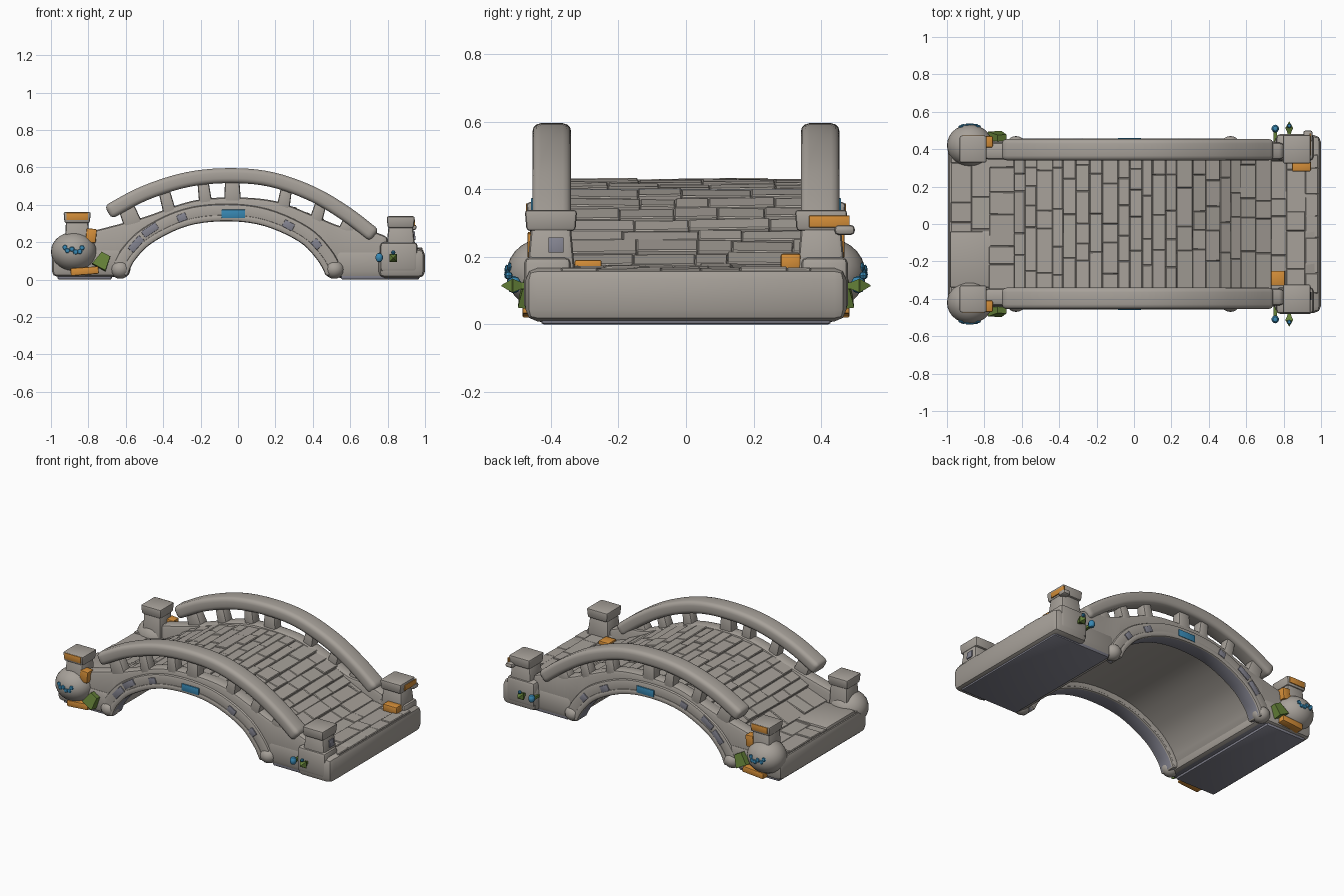
import bpy, bmesh, math, random
from mathutils import Vector, Matrix

if "Cube" in bpy.data.objects:
    bpy.data.objects.remove(bpy.data.objects["Cube"])

random.seed(4)


def material(name, rgb):
    m = bpy.data.materials.new(name)
    m.diffuse_color = (*rgb, 1)
    m.use_nodes = True
    m.node_tree.nodes["Principled BSDF"].inputs["Base Color"].default_value = m.diffuse_color
    return m


STONE = material("warm grey stone", (0.385, 0.355, 0.32))
SLATE = material("lavender grey stone", (0.23, 0.23, 0.28))
ORANGE = material("orange lichen", (0.66, 0.27, 0.04))
BLUE = material("blue glaze", (0.04, 0.25, 0.46))
GREEN = material("leaf green", (0.13, 0.22, 0.04))


def finish(bm, name, mat, bevel=0.0, under=None, segs=2):
    """Bevel the sharp edges, colour downward faces, make the object."""
    bmesh.ops.recalc_face_normals(bm, faces=bm.faces[:])
    if under:
        bm.normal_update()
        for f in bm.faces:
            f.material_index = int(f.normal.z < -0.3)
    if bevel:
        edges = [e for e in bm.edges if e.calc_face_angle(0) > 0.6]
        bmesh.ops.bevel(bm, geom=edges, offset=bevel, segments=segs,
                        profile=0.5, affect='EDGES', clamp_overlap=True)
    me = bpy.data.meshes.new(name)
    bm.to_mesh(me)
    bm.free()
    me.materials.append(mat)
    if under:
        me.materials.append(under)
    ob = bpy.data.objects.new(name, me)
    bpy.context.collection.objects.link(ob)
    return ob


def add_box(bm, c, size, rot=(0, 0, 0), taper=1.0):
    m = Matrix.Translation(c)
    for axis, a in zip("XYZ", rot):
        m = m @ Matrix.Rotation(a, 4, axis)
    vs = bmesh.ops.create_cube(bm, size=1)["verts"]
    for v in vs:
        k = taper if v.co.z > 0 else 1
        v.co = m @ Vector((v.co.x * size[0] * k, v.co.y * size[1] * k, v.co.z * size[2]))


def box(name, c, size, mat, bevel=0.01, rot=(0, 0, 0), taper=1.0, under=None):
    bm = bmesh.new()
    add_box(bm, c, size, rot, taper)
    return finish(bm, name, mat, bevel, under)


def ball(name, c, r, mat, seg=20):
    bm = bmesh.new()
    bmesh.ops.create_uvsphere(bm, u_segments=seg, v_segments=seg // 2, radius=1,
                              matrix=Matrix.Translation(c) @ Matrix.Diagonal((*r, 1)))
    return finish(bm, name, mat)


def spline(pts, n=5):
    """Smooth x-z path through a few points."""
    p = [Vector(q) for q in pts]
    p = [2 * p[0] - p[1]] + p + [2 * p[-1] - p[-2]]
    out = []
    for i in range(1, len(p) - 2):
        a, b, c, d = p[i - 1:i + 3]
        for k in range(n):
            t = k / n
            out.append(0.5 * (2 * b + (c - a) * t + (2 * a - 5 * b + 4 * c - d) * t * t
                              + (3 * b - a - 3 * c + d) * t ** 3))
    return out + [p[-2]]


def offset(path, d):
    out = []
    for i, q in enumerate(path):
        t = (path[min(i + 1, len(path) - 1)] - path[max(i - 1, 0)]).normalized()
        out.append(q + Vector((-t.y, t.x)) * d)
    return out


def between(name, low, high, y0, y1, mat, bevel=0.0, under=None, segs=2):
    """Solid strip between two x-z paths of equal length, from y0 to y1."""
    bm = bmesh.new()
    rings = [[bm.verts.new((q.x, y, q.y)) for q, y in ((a, y0), (b, y0), (b, y1), (a, y1))]
             for a, b in zip(low, high)]
    for r, s in zip(rings, rings[1:]):
        for k in range(4):
            bm.faces.new((r[k], r[(k + 1) % 4], s[(k + 1) % 4], s[k]))
    bm.faces.new(rings[0])
    bm.faces.new(rings[-1])
    return finish(bm, name, mat, bevel, under, segs)


def height(path, x):
    for a, b in zip(path, path[1:]):
        if a.x <= x <= b.x:
            return a.y + (b.y - a.y) * (x - a.x) / (b.x - a.x)
    return path[0].y if x < path[0].x else path[-1].y


arch = spline([(-0.60, 0.02), (-0.56, 0.105), (-0.46, 0.205), (-0.27, 0.295), (-0.06, 0.32),
               (0.14, 0.295), (0.33, 0.21), (0.43, 0.11), (0.48, 0.02)])
deck = spline([(-0.98, 0.165), (-0.78, 0.17), (-0.68, 0.22), (-0.5, 0.32), (-0.25, 0.40),
               (0, 0.425), (0.2, 0.405), (0.4, 0.335), (0.55, 0.255), (0.68, 0.195),
               (0.77, 0.168), (0.97, 0.165)])
kerb = spline([(-0.78, 0.26), (-0.68, 0.285), (-0.5, 0.335), (-0.25, 0.42), (-0.03, 0.44),
               (0.2, 0.42), (0.4, 0.345), (0.55, 0.285), (0.68, 0.27), (0.8, 0.23)])
rail = spline([(-0.695, 0.36), (-0.5, 0.462), (-0.27, 0.535), (-0.04, 0.556), (0.18, 0.535),
               (0.4, 0.457), (0.58, 0.35), (0.73, 0.235)])

# Vaulted body under the walkway
vault = offset(arch, 0.03)
xs = [-0.8 + 1.6 * i / 64 for i in range(65)]


def underside(path, x):
    return height(path, x) if path[0].x < x < path[-1].x else 0.02


between("vault_body", [Vector((x, underside(vault, x))) for x in xs],
        [Vector((x, height(deck, x) - 0.012)) for x in xs], -0.38, 0.38, STONE)

# End foundations
box("left_base", (-0.805, 0, 0.09), (0.38, 0.89, 0.15), STONE, 0.03, under=SLATE)
box("right_base", (0.755, 0, 0.088), (0.49, 0.88, 0.158), STONE, 0.035, under=SLATE)
box("right_base_end", (0.875, 0, 0.088), (0.248, 0.95, 0.158), STONE, 0.035, under=SLATE)
box("left_base_sole", (-0.82, 0, 0.02), (0.29, 0.84, 0.04), SLATE, 0.01)
box("right_base_sole", (0.76, 0, 0.02), (0.42, 0.86, 0.04), SLATE, 0.01)
box("left_step_stone", (-0.84, -0.19, 0.17), (0.29, 0.30, 0.025), STONE, 0.01)

# Walkway stones, laid in rows that follow the deck curve
bm = bmesh.new()
x = -0.98
while x < 0.96:
    w = random.uniform(0.10, 0.15) if abs(x) > 0.74 else random.uniform(0.05, 0.085)
    w = min(w, 0.985 - x)
    cx = x + w / 2
    slope = math.atan2(height(deck, x + w) - height(deck, x), w)
    y = -0.37
    while y < 0.36:
        d = min(random.uniform(0.09, 0.24), 0.37 - y)
        tilt = -slope * random.uniform(0.6, 1.0)
        add_box(bm, (cx, y + d / 2, height(deck, cx) - 0.012 + random.uniform(-0.003, 0.004)),
                (w / math.cos(slope) + 0.001, d + 0.001, 0.034),
                (random.uniform(-0.02, 0.02), tilt, 0))
        y += d
    x += w
finish(bm, "walkway_stones", STONE, 0.004, segs=1)

for s in (-1, 1):
    side = "front" if s < 0 else "back"

    # Side wall, arch rim and rolled lip
    between(side + "_side_wall", [Vector((q, underside(arch, q) + 0.01)) for q in xs],
            [Vector((q, height(kerb, q))) for q in xs], s * 0.345, s * 0.435, STONE, 0.02)
    between(side + "_arch_rim", arch, offset(arch, 0.085), s * 0.34, s * 0.45,
            STONE, 0.015, SLATE)
    between(side + "_arch_lip", offset(arch, -0.008), offset(arch, 0.028), s * 0.345, s * 0.456,
            STONE, 0.012, SLATE)
    for fx in (-0.63, 0.515):
        ball(side + "_arch_foot", (fx, s * 0.415, 0.055), (0.055, 0.055, 0.05), STONE)

    # Handrail and balusters
    between(side + "_handrail", offset(rail, -0.04), offset(rail, 0.04), s * 0.34, s * 0.455,
            STONE, 0.025, segs=3)
    for px, w in ((-0.58, 0.10), (-0.38, 0.07), (-0.18, 0.07), (-0.03, 0.09),
                  (0.25, 0.07), (0.43, 0.07), (0.59, 0.09)):
        z0, z1 = height(kerb, px) - 0.03, height(rail, px) - 0.02
        lean = math.atan(px * 0.7)
        box(side + "_baluster", (px, s * 0.397, (z0 + z1) / 2), (w, 0.075, z1 - z0),
            STONE, 0.012, (0, lean, 0), 0.85)

    # Left post with bulging foot
    ball(side + "_left_bulge", (-0.878, s * 0.42, 0.15), (0.122, 0.112, 0.105), STONE, 28)
    box(side + "_left_post", (-0.86, s * 0.40, 0.22), (0.14, 0.14, 0.20), STONE, 0.015, taper=0.85)
    box(side + "_left_cap", (-0.86, s * 0.40, 0.332), (0.135, 0.135, 0.06), STONE, 0.01, taper=1.08)
    box(side + "_left_cap_patch", (-0.86, s * 0.470, 0.338), (0.115, 0.009, 0.04), ORANGE, 0.002)
    box(side + "_left_post_patch", (-0.785, s * 0.44, 0.235), (0.055, 0.06, 0.075), ORANGE, 0.006,
        (0, 0.1, 0))
    box(side + "_left_foot_patch", (-0.82, s * 0.445, 0.046), (0.15, 0.08, 0.04), ORANGE, 0.006,
        (0, -0.08, 0))

    # Blue wavy mark on the bulge
    for wx, wz in ((-0.925, 0.172), (-0.912, 0.155), (-0.888, 0.163), (-0.868, 0.148),
                   (-0.846, 0.15), (-0.834, 0.17)):
        wy = 0.42 + 0.112 * math.sqrt(1 - ((wx + 0.878) / 0.122) ** 2 - ((wz - 0.15) / 0.105) ** 2)
        ball(side + "_blue_wave", (wx, s * wy, wz), (0.015, 0.007, 0.014), BLUE, 8)

    # Right post
    box(side + "_right_post_foot", (0.86, s * 0.41, 0.12), (0.20, 0.14, 0.16), STONE, 0.02)
    box(side + "_right_post", (0.87, s * 0.40, 0.22), (0.16, 0.145, 0.16), STONE, 0.015, taper=0.8)
    box(side + "_right_cap", (0.87, s * 0.40, 0.308), (0.14, 0.145, 0.062), STONE, 0.01, taper=1.07)

    # Green leaves and blue buds
    bm = bmesh.new()
    add_box(bm, (-0.725, s * 0.462, 0.1), (0.08, 0.06, 0.08), (0.12 * s, 0.5, 0), 0.65)
    finish(bm, side + "_green_leaf", GREEN)
    bm = bmesh.new()
    for py, r0, r1, h in ((0.50, 0.012, 0.03, 0.03), (0.53, 0.03, 0.002, 0.034)):
        bmesh.ops.create_cone(bm, cap_ends=True, segments=4, radius1=r0, radius2=r1, depth=h,
                              matrix=Matrix.Translation((0.83, s * py, 0.115))
                              @ Matrix.Rotation(-s * math.pi / 2, 4, 'X')
                              @ Matrix.Rotation(math.pi / 4, 4, 'Z'))
    box(side + "_green_bud_stem", (0.83, s * 0.475, 0.115), (0.018, 0.04, 0.018), GREEN, 0)
    finish(bm, side + "_green_bud", GREEN)
    ball(side + "_blue_bud", (0.755, s * 0.51, 0.118), (0.021, 0.022, 0.026), BLUE, 10)
    ball(side + "_blue_tip", (0.83, s * 0.525, 0.145), (0.012, 0.012, 0.012), BLUE, 8)
    box(side + "_bud_stem", (0.755, s * 0.47, 0.112), (0.018, 0.07, 0.018), GREEN, 0)

    # Coloured plates on the arch rim
    box(side + "_blue_plate", (-0.025, s * 0.4545, 0.352), (0.125, 0.009, 0.044), BLUE, 0.002)
    for px, pz, a, ln in ((-0.30, 0.332, -0.35, 0.05), (-0.47, 0.265, -0.6, 0.09),
                          (-0.545, 0.19, -0.85, 0.09), (0.27, 0.29, 0.5, 0.06),
                          (0.42, 0.19, 0.85, 0.05)):
        box(side + "_slate_plate", (px, s * 0.4515, pz), (ln, 0.009, 0.04), SLATE, 0.003, (0, a, 0))

# Orange patches on the right end, and a slate patch on the front right post
box("deck_patch", (0.77, -0.29, 0.176), (0.075, 0.08, 0.03), ORANGE, 0.006)
box("back_post_patch", (0.895, 0.31, 0.185), (0.10, 0.06, 0.05), ORANGE, 0.008)
box("back_cap_patch", (0.943, 0.425, 0.305), (0.009, 0.12, 0.035), ORANGE, 0.002)
box("back_post_knob", (0.93, 0.47, 0.28), (0.05, 0.06, 0.03), STONE, 0.012)
box("front_post_patch", (0.943, -0.385, 0.235), (0.009, 0.045, 0.045), SLATE, 0.002, (0, -0.1, 0))

# Smooth shading with kept creases
for ob in bpy.context.scene.objects:
    ob.select_set(True)
    bpy.context.view_layer.objects.active = ob
bpy.ops.object.shade_smooth_by_angle(angle=math.radians(35))
